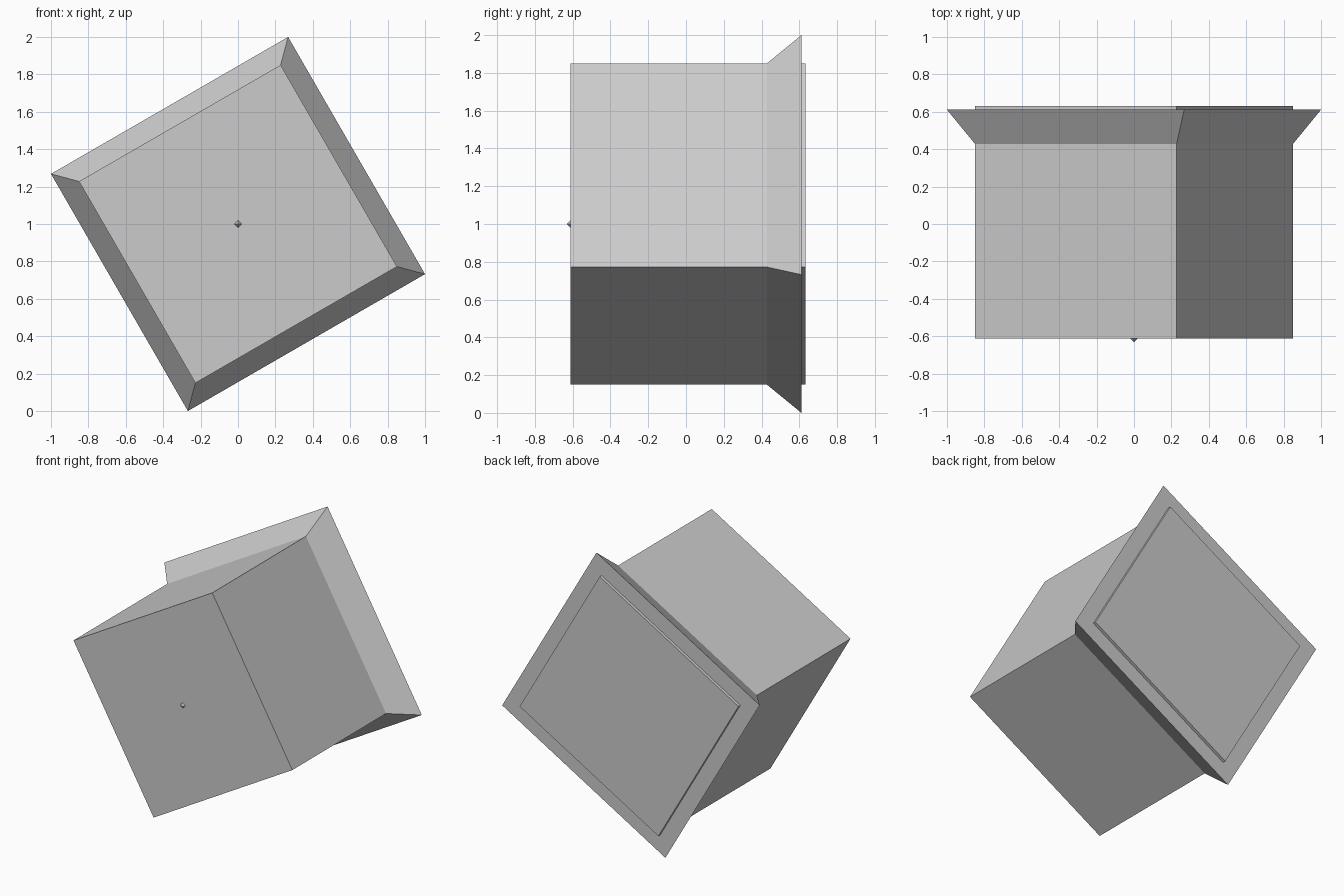
import bpy, bmesh, math

if "Cube" in bpy.data.objects:
    bpy.data.objects.remove(bpy.data.objects["Cube"])

TILT = math.radians(75)          # direction of the first square corner
R_BODY = 0.85 / math.cos(math.radians(15))
R_RIM = 1.0 / math.cos(math.radians(15))


def loft(name, sections):
    """Capped loft of tilted squares; sections are (y, corner radius)."""
    bm = bmesh.new()
    rings = []
    for y, r in sections:
        angles = [TILT + i * math.pi / 2 for i in range(4)]
        rings.append([bm.verts.new((r * math.cos(a), y, 1 + r * math.sin(a))) for a in angles])
    for a, b in zip(rings, rings[1:]):
        for i in range(4):
            j = (i + 1) % 4
            bm.faces.new((a[i], a[j], b[j], b[i]))
    bm.faces.new(rings[0])
    bm.faces.new(rings[-1])
    bmesh.ops.recalc_face_normals(bm, faces=bm.faces)
    mesh = bpy.data.meshes.new(name)
    bm.to_mesh(mesh)
    bm.free()
    obj = bpy.data.objects.new(name, mesh)
    bpy.context.collection.objects.link(obj)
    return obj


# Tilted box with a flared rim and a slightly raised back panel
loft("box_with_flared_rim", [(-0.611, R_BODY), (0.428, R_BODY), (0.611, R_RIM),
                             (0.611, R_BODY), (0.632, R_BODY)])

# Tiny octahedral stud in the middle of the front face
bpy.ops.mesh.primitive_cone_add(vertices=4, radius1=0.02, radius2=0, depth=0.02,
                                location=(0, -0.622, 1), rotation=(math.pi / 2, 0, 0))
stud = bpy.context.object
stud.name = "front_stud"
